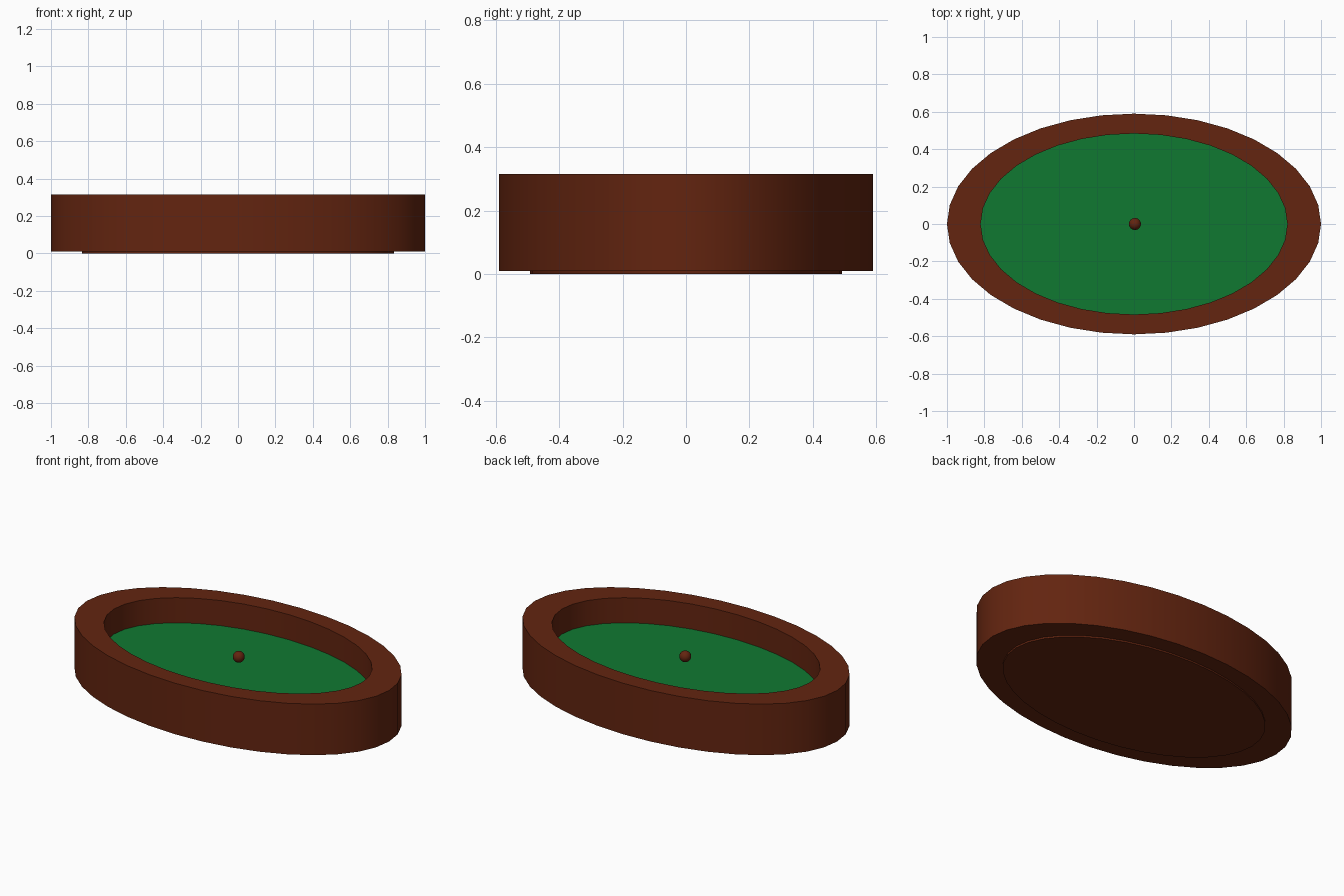
import bpy, bmesh, math

if "Cube" in bpy.data.objects:
    bpy.data.objects.remove(bpy.data.objects["Cube"])

SIDES = 36
RATIO = 0.59   # ellipse depth relative to width


def material(name, rgb):
    m = bpy.data.materials.new(name)
    m.diffuse_color = (*rgb, 1.0)
    m.use_nodes = True
    m.node_tree.nodes["Principled BSDF"].inputs["Base Color"].default_value = m.diffuse_color
    return m


wood = material("dark wood", (0.125, 0.018, 0.005))
felt = material("green felt", (0.005, 0.19, 0.031))


def finish(name, bm, mat):
    bmesh.ops.recalc_face_normals(bm, faces=bm.faces)
    mesh = bpy.data.meshes.new(name)
    bm.to_mesh(mesh)
    bm.free()
    mesh.materials.append(mat)
    ob = bpy.data.objects.new(name, mesh)
    bpy.context.collection.objects.link(ob)
    bpy.ops.object.select_all(action='DESELECT')
    ob.select_set(True)
    bpy.context.view_layer.objects.active = ob
    bpy.ops.object.shade_smooth_by_angle(angle=math.radians(35))
    return ob


def ring(bm, rx, z):
    return [bm.verts.new((rx * math.cos(2 * math.pi * i / SIDES),
                          rx * RATIO * math.sin(2 * math.pi * i / SIDES), z))
            for i in range(SIDES)]


def bridge(bm, a, b):
    for i in range(SIDES):
        j = (i + 1) % SIDES
        bm.faces.new((a[i], a[j], b[j], b[i]))


def disc(name, rx, z0, z1, mat):
    bm = bmesh.new()
    low, high = ring(bm, rx, z0), ring(bm, rx, z1)
    bridge(bm, low, high)
    bm.faces.new(low)
    bm.faces.new(high)
    return finish(name, bm, mat)


# Oval rim: rectangular profile swept round the ellipse
bm = bmesh.new()
rings = [ring(bm, r, z) for r, z in
         ((1.0, 0.01), (1.0, 0.315), (0.82, 0.315), (0.82, 0.01))]
for k in range(4):
    bridge(bm, rings[k], rings[(k + 1) % 4])
finish("table_rim", bm, wood)

# Base body, slightly proud below the rim, and the felt on top of it
disc("table_base", 0.833, 0.0, 0.155, wood)
disc("felt_surface", 0.826, 0.155, 0.165, felt)

# Small ball hovering over the centre
bm = bmesh.new()
bmesh.ops.create_uvsphere(bm, u_segments=24, v_segments=16, radius=0.032)
bmesh.ops.translate(bm, verts=bm.verts, vec=(0.005, 0.0, 0.25))
finish("centre_ball", bm, wood)
